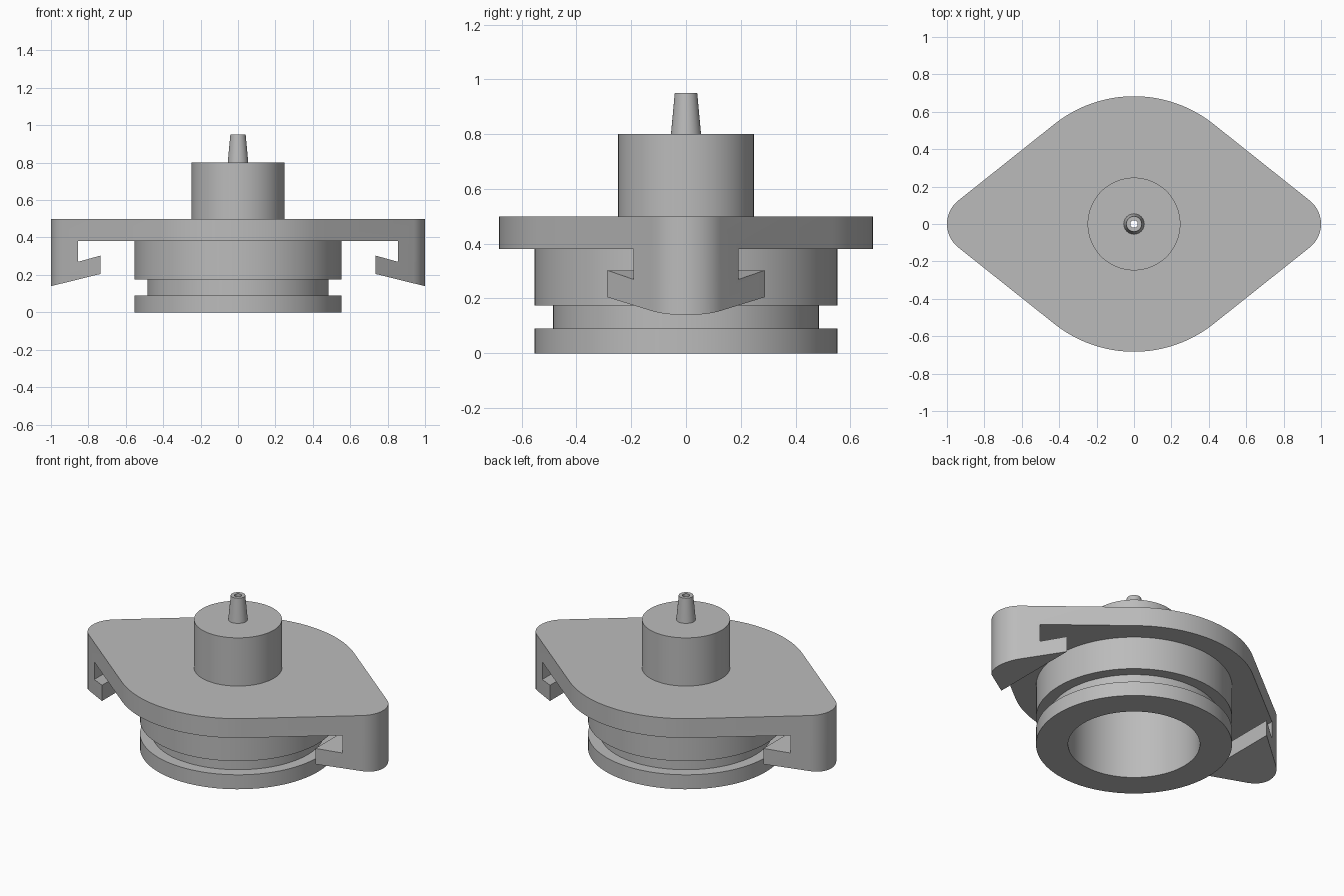
import bpy, bmesh, math
from mathutils import Vector

cube = bpy.data.objects.get("Cube")
if cube:
    bpy.data.objects.remove(cube, do_unlink=True)

grey = bpy.data.materials.new("plain grey")
grey.use_nodes = True
COLOUR = (0.5, 0.5, 0.5, 1)
grey.diffuse_color = COLOUR
grey.node_tree.nodes["Principled BSDF"].inputs["Base Color"].default_value = COLOUR

BORE, PIN = 0.372, 0.02
CAP_R, TIP_R = 0.683, 0.16
UNDER, TOP = 0.38, 0.5


def finish(bm, name):
    bmesh.ops.remove_doubles(bm, verts=bm.verts, dist=1e-5)
    bmesh.ops.recalc_face_normals(bm, faces=bm.faces)
    mesh = bpy.data.meshes.new(name)
    bm.to_mesh(mesh)
    bm.free()
    obj = bpy.data.objects.new(name, mesh)
    bpy.context.collection.objects.link(obj)
    mesh.materials.append(grey)
    return obj


def lathe(name, profile, steps=96):
    """Spin a closed (radius, height) profile around the z axis."""
    bm = bmesh.new()
    verts = [bm.verts.new((r, 0, z)) for r, z in profile]
    edges = [bm.edges.new((v, verts[i - 1])) for i, v in enumerate(verts)]
    bmesh.ops.spin(bm, geom=verts + edges, cent=(0, 0, 0), axis=(0, 0, 1),
                   angle=math.tau, steps=steps, use_duplicate=False)
    return finish(bm, name)


def prism(name, points, direction):
    """Extrude a flat outline along a direction."""
    bm = bmesh.new()
    face = bm.faces.new([bm.verts.new(p) for p in points])
    new = bmesh.ops.extrude_face_region(bm, geom=[face])["geom"]
    bmesh.ops.translate(bm, vec=Vector(direction),
                        verts=[g for g in new if isinstance(g, bmesh.types.BMVert)])
    return finish(bm, name)


def activate(obj):
    bpy.ops.object.select_all(action='DESELECT')
    obj.select_set(True)
    bpy.context.view_layer.objects.active = obj


def boolean(obj, cutter, operation):
    mod = obj.modifiers.new("cut", 'BOOLEAN')
    mod.object, mod.operation, mod.solver = cutter, operation, 'EXACT'
    activate(obj)
    bpy.ops.object.modifier_apply(modifier=mod.name)
    bpy.data.objects.remove(cutter, do_unlink=True)


# Flange outline: large centre arcs joined by tangents to small tip arcs
theta = math.acos((CAP_R - TIP_R) / (1 - TIP_R))
arcs = [(1 - TIP_R, TIP_R, -theta, theta, 20),
        (0, CAP_R, theta, math.pi - theta, 32),
        (TIP_R - 1, TIP_R, math.pi - theta, math.pi + theta, 20),
        (0, CAP_R, math.pi + theta, math.tau - theta, 32)]
outline = []
for cx, r, start, end, n in arcs:
    for i in range(n + 1):
        a = start + (end - start) * i / n
        outline.append((cx + r * math.cos(a), r * math.sin(a), 0))
flange = prism("flange_with_hooks", outline, (0, 0, TOP))

# Side profile with a barbed hook at each end
hook = [(0.855, UNDER), (0.855, 0.27), (0.735, 0.303), (0.735, 0.205),
        (1.1, 0.115), (1.1, 0.6)]
side = hook + [(-x, z) for x, z in reversed(hook)]
boolean(flange, prism("side_profile", [(x, -1, z) for x, z in side], (0, 2, 0)),
        'INTERSECT')

# Bore from below and fine passage through the middle
boolean(flange, lathe("bore", [(0, -0.1), (BORE, -0.1), (BORE, 0.44),
                               (PIN, 0.44), (PIN, 0.6), (0, 0.6)]), 'DIFFERENCE')

# Hollow plug with a seal groove
plug = lathe("grooved_plug", [
    (BORE, 0), (0.553, 0), (0.553, 0.09), (0.485, 0.09),
    (0.485, 0.175), (0.553, 0.175), (0.553, UNDER), (BORE, UNDER)])

# Boss and tapered nozzle on top
boss = lathe("boss", [(PIN, TOP), (0.248, TOP), (0.248, 0.8), (PIN, 0.8)])
nozzle = lathe("nozzle", [(PIN, 0.8), (0.055, 0.8), (0.041, 0.95), (PIN, 0.95)], 48)

for part in (flange, plug, boss, nozzle):
    activate(part)
    bpy.ops.object.shade_smooth_by_angle(angle=math.radians(30))
